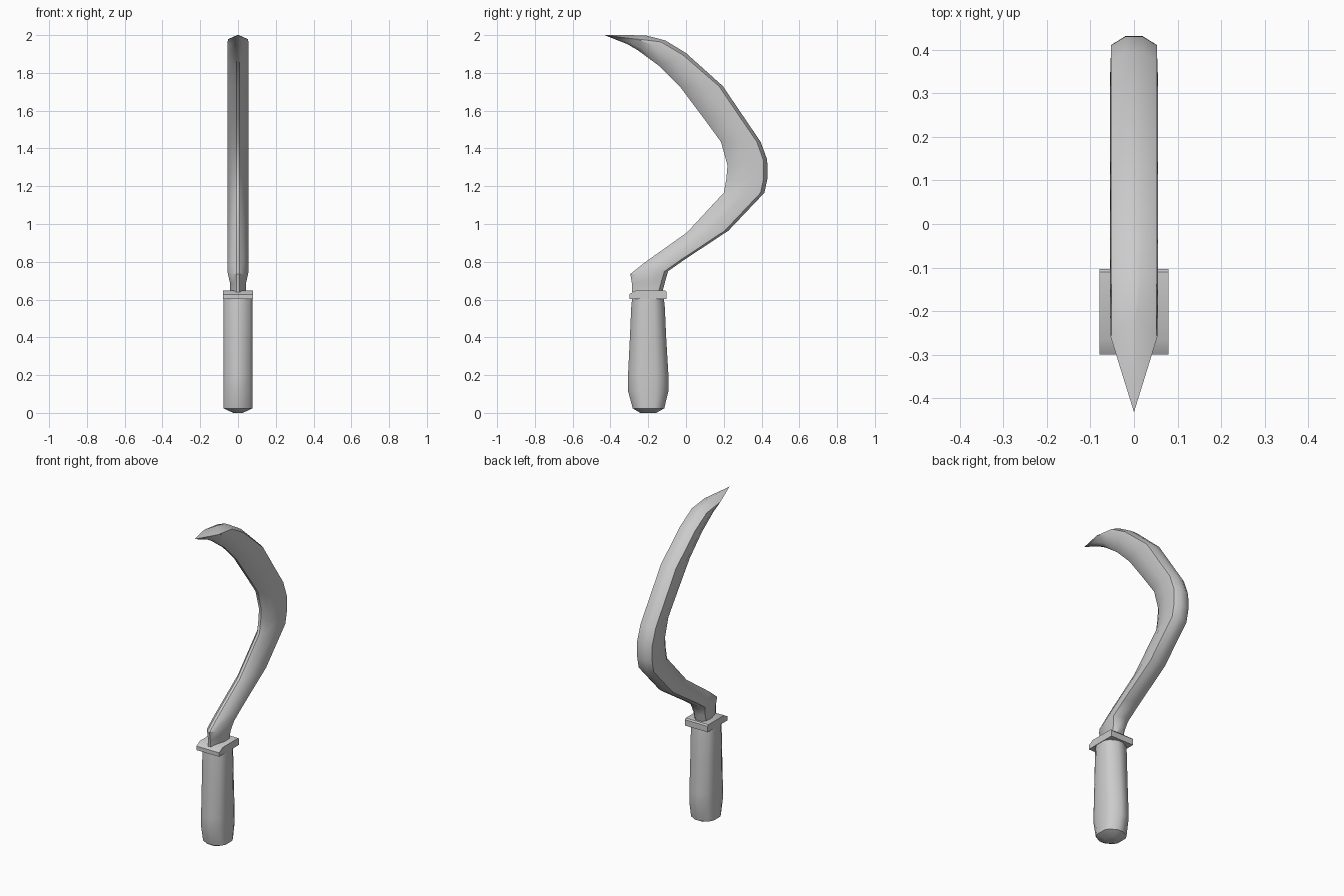
import bpy, bmesh, math
from mathutils import Vector

if "Cube" in bpy.data.objects:
    bpy.data.objects.remove(bpy.data.objects["Cube"])


def loft(name, rings, tip=None):
    """Skin a list of equal-sized rings, cap the ends (or finish in a point)."""
    bm = bmesh.new()
    vr = [[bm.verts.new(p) for p in r] for r in rings]
    n = len(vr[0])
    for a, b in zip(vr, vr[1:]):
        for i in range(n):
            j = (i + 1) % n
            bm.faces.new((a[i], a[j], b[j], b[i]))
    bm.faces.new(vr[0])
    if tip:
        t = bm.verts.new(tip)
        for i in range(n):
            bm.faces.new((vr[-1][i], vr[-1][(i + 1) % n], t))
    else:
        bm.faces.new(vr[-1])
    bmesh.ops.recalc_face_normals(bm, faces=bm.faces)
    me = bpy.data.meshes.new(name)
    bm.to_mesh(me)
    bm.free()
    ob = bpy.data.objects.new(name, me)
    bpy.context.collection.objects.link(ob)
    bpy.ops.object.select_all(action='DESELECT')
    ob.select_set(True)
    bpy.context.view_layer.objects.active = ob
    bpy.ops.object.shade_smooth_by_angle(angle=math.radians(38))
    return ob


# Handle: elongated faceted grip; rows are z, y front, y back, half width
quarter = [(1, .4), (.8, .72), (.22, 1)]
section = (quarter + [(-x, y) for x, y in reversed(quarter)]
           + [(-x, -y) for x, y in quarter] + [(x, -y) for x, y in reversed(quarter)])
rows = [(0, -.242, -.158, .025), (.024, -.282, -.115, .077), (.12, -.308, -.092, .078),
        (.2, -.307, -.093, .078), (.4, -.297, -.105, .078), (.56, -.29, -.112, .078),
        (.61, -.285, -.118, .076)]
loft("handle", [[(x * w, (f + b) / 2 + y * (b - f) / 2, z) for x, y in section]
                for z, f, b, w in rows])

# Collar: block with a sloped front lip
collar = [(-.3, .603), (-.3, .628), (-.265, .648), (-.11, .648),
          (-.103, .64), (-.103, .603)]
loft("collar", [[(x, y, z) for y, z in collar] for x in (-.079, .079)])

# Blade: rows are inner edge y, z, back y, z, half width, back half width, shoulder depth
B, D = .02, .02
stations = [(-.285, .64, -.125, .64, .042, .02, D), (-.287, .69, -.112, .69, .043, .02, D),
            (-.295, .735, -.095, .75, .055, B, D), (-.22, .795, -.01, .81, .055, B, D),
            (.005, .955, .225, .965, .055, B, D), (.2, 1.165, .415, 1.165, .055, B, D),
            (.213, 1.235, .431, 1.24, .055, B, D), (.22, 1.31, .43, 1.34, .055, B, D),
            (.185, 1.435, .395, 1.435, .055, B, D), (.09, 1.565, .30, 1.575, .055, B, D),
            (-.03, 1.725, .195, 1.73, .055, B, D), (-.14, 1.835, .0, 1.905, .055, B, D),
            (-.255, 1.92, -.11, 1.972, .055, .015, .024), (-.31, 1.952, -.215, 1.999, .054, .006, .045)]
rings = []
for iy, iz, by, bz, w, bw, depth in stations:
    inner, back = Vector((0, iy, iz)), Vector((0, by, bz))
    d = (back - inner).normalized()
    length = (back - inner).length
    half = [(.008, inner), (w * .55, inner + d * length * .16),
            (w, inner + d * length * .55), (w * .95, back - d * depth), (bw, back)]
    rings.append([Vector((h, 0, 0)) + p for h, p in half]
                 + [Vector((-h, 0, 0)) + p for h, p in reversed(half)])
loft("blade", rings, tip=(0, -.432, 2.0))
